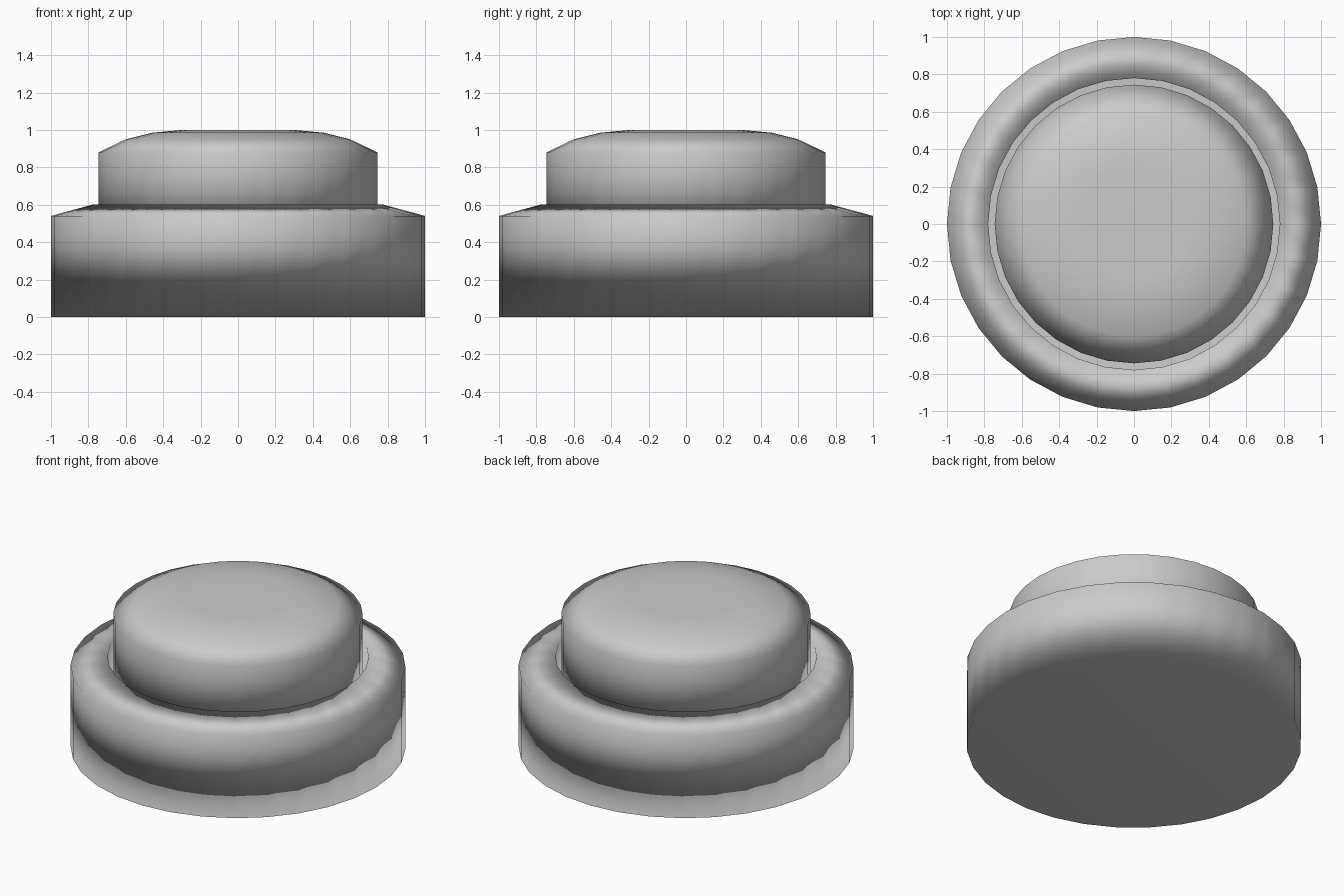
import bpy
import bmesh
import math

if "Cube" in bpy.data.objects:
    bpy.data.objects.remove(bpy.data.objects["Cube"])

SIDES = 32

grey = bpy.data.materials.new("light grey")
grey.diffuse_color = (0.6, 0.6, 0.6, 1.0)
grey.use_nodes = True
grey.node_tree.nodes["Principled BSDF"].inputs["Base Color"].default_value = grey.diffuse_color


def lathe(name, profile):
    """Closed solid of revolution; both ends of the (radius, z) profile are capped."""
    bm = bmesh.new()
    rings = []
    for r, z in profile:
        rings.append([bm.verts.new((r * math.cos(2 * math.pi * i / SIDES),
                                    r * math.sin(2 * math.pi * i / SIDES), z))
                      for i in range(SIDES)])
    for low, high in zip(rings, rings[1:]):
        for i in range(SIDES):
            j = (i + 1) % SIDES
            bm.faces.new((low[i], low[j], high[j], high[i]))
    bm.faces.new(list(reversed(rings[0])))
    bm.faces.new(rings[-1])
    bmesh.ops.recalc_face_normals(bm, faces=bm.faces)
    for f in bm.faces:
        f.smooth = True
    mesh = bpy.data.meshes.new(name)
    bm.to_mesh(mesh)
    bm.free()
    mesh.materials.append(grey)
    obj = bpy.data.objects.new(name, mesh)
    bpy.context.collection.objects.link(obj)
    # Large faces dominate the soft shading
    mod = obj.modifiers.new("soft shading", 'WEIGHTED_NORMAL')
    mod.mode = 'FACE_AREA'
    return obj


# Housing: round body, sloped rim and a recess for the button
lathe("housing", [(1.0, 0.0), (1.0, 0.54), (0.78, 0.60), (0.78, 0.30)])

# Push button: straight wall with a domed edge and a flat top
lathe("push_button", [(0.745, 0.295), (0.745, 0.88), (0.60, 0.95),
                      (0.46, 0.985), (0.30, 1.0)])
